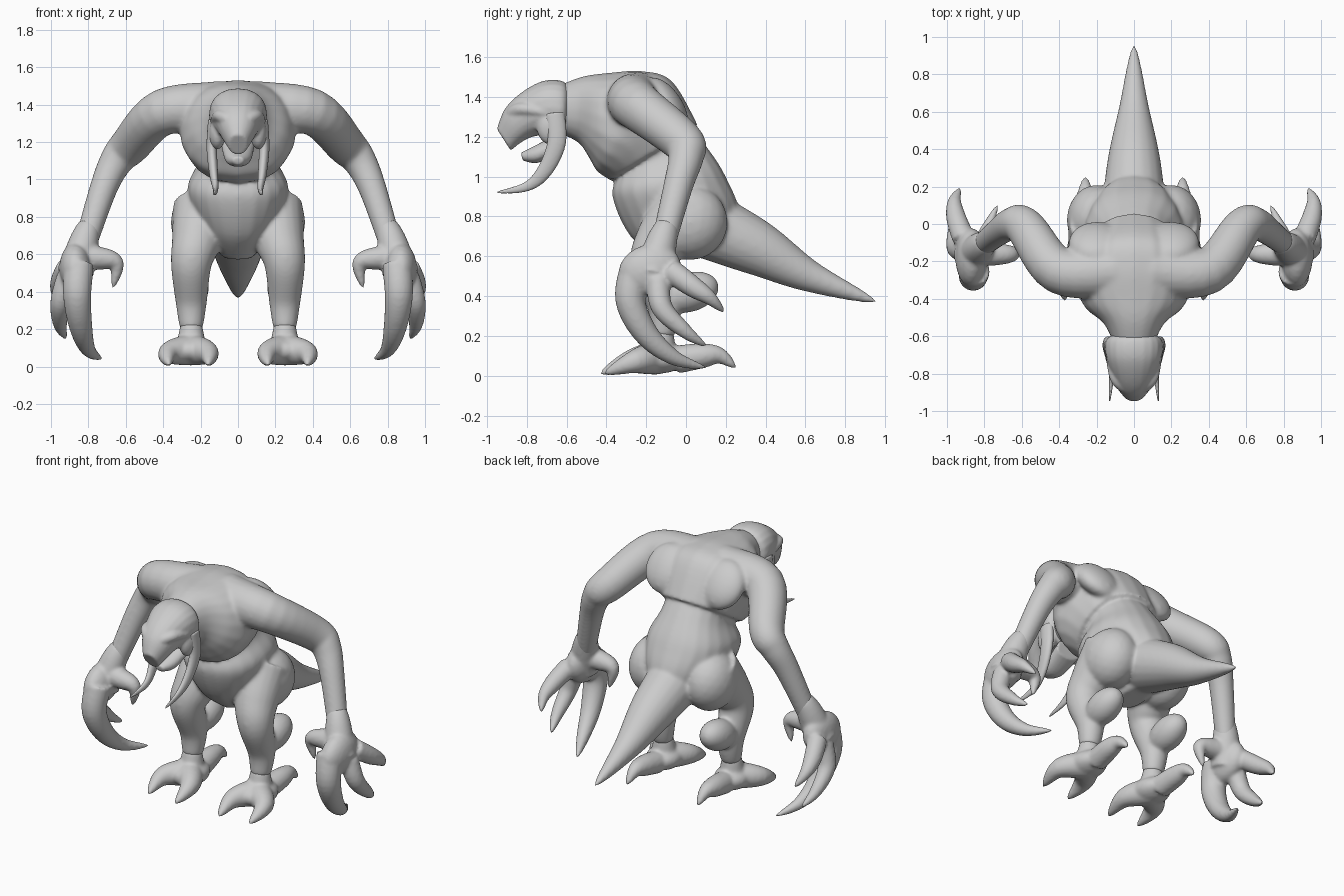
import bpy, bmesh, math
from mathutils import Vector, Matrix

cube = bpy.data.objects.get("Cube")
if cube:
    bpy.data.objects.remove(cube, do_unlink=True)

skin = bpy.data.materials.new("grey skin")
skin.use_nodes = True
skin.diffuse_color = (.6, .6, .6, 1)
skin.node_tree.nodes["Principled BSDF"].inputs["Base Color"].default_value = skin.diffuse_color

SIDES = 20


def smooth_rows(rows, steps=6):
    """Catmull-Rom interpolation of tuples."""
    rows = [Vector(row) for row in rows]
    last = len(rows) - 1
    result = []
    for i in range(last):
        before, start, end, after = rows[max(i - 1, 0)], rows[i], rows[i + 1], rows[min(i + 2, last)]
        for k in range(steps):
            t = k / steps
            linear = (end - before) * t
            square = (before * 2 - start * 5 + end * 4 - after) * t ** 2
            cubic = (start * 3 - before - end * 3 + after) * t ** 3
            result.append(start + (linear + square + cubic) / 2)
    return result + [rows[last]]


def skin_rings(bm, rings, power=1):
    """Bridge rings given as (centre, axis, axis) and cap the ends."""
    loops = []
    for centre, across, upward in rings:
        loop = []
        for k in range(SIDES):
            angle = math.tau * k / SIDES
            c, s = math.cos(angle), math.sin(angle)
            c = math.copysign(abs(c) ** power, c)
            s = math.copysign(abs(s) ** power, s)
            loop.append(bm.verts.new(centre + across * c + upward * s))
        loops.append(loop)
    faces = [bm.faces.new(loops[0]), bm.faces.new(loops[-1])]
    for near, far in zip(loops, loops[1:]):
        for k in range(SIDES):
            n = (k + 1) % SIDES
            faces.append(bm.faces.new((near[k], near[n], far[n], far[k])))
    bmesh.ops.recalc_face_normals(bm, faces=faces)


def profile(bm, rows, power=.9):
    """Central mass from rows of (back y, back z, front y, front z, half width)."""
    rings = []
    for back_y, back_z, front_y, front_z, width in smooth_rows(rows):
        back, front = Vector((0, back_y, back_z)), Vector((0, front_y, front_z))
        rings.append(((back + front) / 2, Vector((width, 0, 0)), (back - front) / 2))
    skin_rings(bm, rings, power)


def tube(bm, points, radius, end_radius=.007, taper=2, side=1, flat=1):
    """Limb along a smooth path; the radius falls to end_radius by a power of the length."""
    path = [Vector((p.x * side, p.y, p.z)) for p in smooth_rows(points)]
    last = len(path) - 1
    rings, across = [], Vector((1, .01, .02))
    for i, point in enumerate(path):
        along = (path[min(i + 1, last)] - path[max(i - 1, 0)]).normalized()
        across = (across - along * across.dot(along)).normalized()
        size = radius + (end_radius - radius) * (i / last) ** taper
        rings.append((point, across * size * flat, along.cross(across) * size))
    skin_rings(bm, rings)


def ball(bm, centre, radii, side=1, tilt=0):
    x, y, z = centre
    place = Matrix.Translation((x * side, y, z))
    place = place @ Matrix.Rotation(tilt, 4, 'X') @ Matrix.Diagonal((*radii, 1))
    bmesh.ops.create_icosphere(bm, subdivisions=3, radius=1, matrix=place)


def finish(name, bm, voxel=.01, smooth=7):
    """Fuse the overlapping masses into one smooth skin."""
    mesh = bpy.data.meshes.new(name)
    bm.to_mesh(mesh)
    bm.free()
    mesh.materials.append(skin)
    mesh.shade_smooth()
    part = bpy.data.objects.new(name, mesh)
    bpy.context.collection.objects.link(part)
    fuse = part.modifiers.new("fuse", 'REMESH')
    fuse.mode, fuse.voxel_size, fuse.use_smooth_shade = 'VOXEL', voxel, True
    relax = part.modifiers.new("relax", 'SMOOTH')
    relax.factor, relax.iterations = .5, smooth


body = bmesh.new()
# neck, chest and upper back
profile(body, [(-.68, 1.44, -.64, 1.22, .1), (-.53, 1.5, -.54, 1.17, .16), (-.4, 1.52, -.49, 1.1, .26),
               (-.22, 1.53, -.45, 1.03, .31), (-.07, 1.48, -.41, 1, .3), (.06, 1.26, -.38, .98, .24)])
# abdomen and pelvis
profile(body, [(-.05, 1.35, -.33, 1.1, .2), (.09, 1.17, -.34, 1.02, .21), (.2, 1, -.37, .9, .27),
               (.26, .8, -.28, .7, .2), (.1, .6, -.12, .57, .08)])
# tail
tube(body, [(0, .1, .76), (0, .36, .64), (0, .62, .5), (0, .96, .37)], .17, taper=1.5)

for side in (1, -1):
    # shoulder, upper arm and forearm
    tube(body, [(.1, -.25, 1.38), (.4, -.25, 1.36), (.58, -.02, 1.18), (.65, 0, 1.1), (.72, -.04, .95),
                (.82, -.12, .64)], .15, .06, .8, side)
    # chest muscle and shoulder blade
    ball(body, (.15, -.36, 1.23), (.13, .1, .17), side, .3)
    ball(body, (.2, -.1, 1.36), (.15, .08, .16), side, .6)
    # haunch, then thigh and shin, then the calf swept back to the hock
    ball(body, (.2, .02, .77), (.16, .19, .19), side, .3)
    tube(body, [(.19, 0, .85), (.22, -.12, .68), (.25, -.17, .55), (.25, -.11, .35), (.25, -.12, .2)],
         .16, .06, 1, side)
    ball(body, (.25, .02, .42), (.095, .15, .1), side, .3)
finish("body", body, smooth=18)

for side, label in ((1, "left"), (-1, "right")):
    # wrist and palm
    hand = bmesh.new()
    tube(hand, [(.79, -.09, .76), (.82, -.12, .68), (.87, -.17, .5)], .055, .1, 1, side)
    ball(hand, (.87, -.18, .53), (.085, .16, .13), side, .25)
    # long finger, middle finger, little finger and hooked thumb
    tube(hand, [(.85, -.25, .55), (.86, -.28, .38), (.84, -.2, .21), (.8, -.06, .09), (.73, .1, .04)],
         .08, side=side)
    tube(hand, [(.91, -.14, .48), (.95, -.12, .34), (.95, 0, .22), (.92, .1, .15)], .06, side=side)
    tube(hand, [(.91, -.08, .53), (.95, .03, .45), (.96, .12, .39), (.93, .19, .32)], .06, side=side)
    tube(hand, [(.85, -.15, .58), (.75, -.16, .58), (.65, -.16, .55), (.67, -.15, .42)], .07, side=side)
    finish(label + "_hand", hand)

    # ankle and foot pad
    foot = bmesh.new()
    tube(foot, [(.25, -.12, .23), (.25, -.13, .1)], .055, .085, 1, side)
    ball(foot, (.25, -.14, .085), (.11, .14, .075), side)
    # two front toes and a heel claw
    for x, tip in ((.16, -.43), (.37, -.41)):
        tube(foot, [(.25, -.15, .09), (x, tip + .15, .07), (x, tip, .01)], .085, taper=1.6, side=side)
    tube(foot, [(.25, -.05, .08), (.26, .08, .1), (.26, .17, .1), (.26, .25, .04)], .07, side=side)
    finish(label + "_foot", foot)

# skull with brows and cheeks
head = bmesh.new()
profile(head, [(-.58, 1.43, -.6, 1.24, .1), (-.62, 1.48, -.62, 1.2, .15), (-.72, 1.48, -.69, 1.21, .15),
               (-.83, 1.42, -.77, 1.2, .12), (-.91, 1.34, -.83, 1.17, .09), (-.95, 1.24, -.88, 1.13, .05)])
for side in (1, -1):
    tube(head, [(.05, -.87, 1.32), (.1, -.82, 1.34), (.13, -.7, 1.32)], .035, .02, side=side)
    ball(head, (.11, -.68, 1.25), (.045, .07, .09), side)
finish("head", head, .008)

# lower jaw
jaw = bmesh.new()
profile(jaw, [(-.6, 1.24, -.62, 1.13, .09), (-.75, 1.16, -.74, 1.07, .07), (-.83, 1.12, -.82, 1.08, .03)])
finish("lower_jaw", jaw, .008, 3)

# curved tusks
for side, label in ((1, "left"), (-1, "right")):
    tusk = bmesh.new()
    tube(tusk, [(.13, -.66, 1.32), (.14, -.65, 1.17), (.13, -.71, 1.03), (.12, -.8, .95), (.13, -.95, .92)],
         .05, .005, side=side, flat=.6)
    finish(label + "_tusk", tusk, .006, 2)
